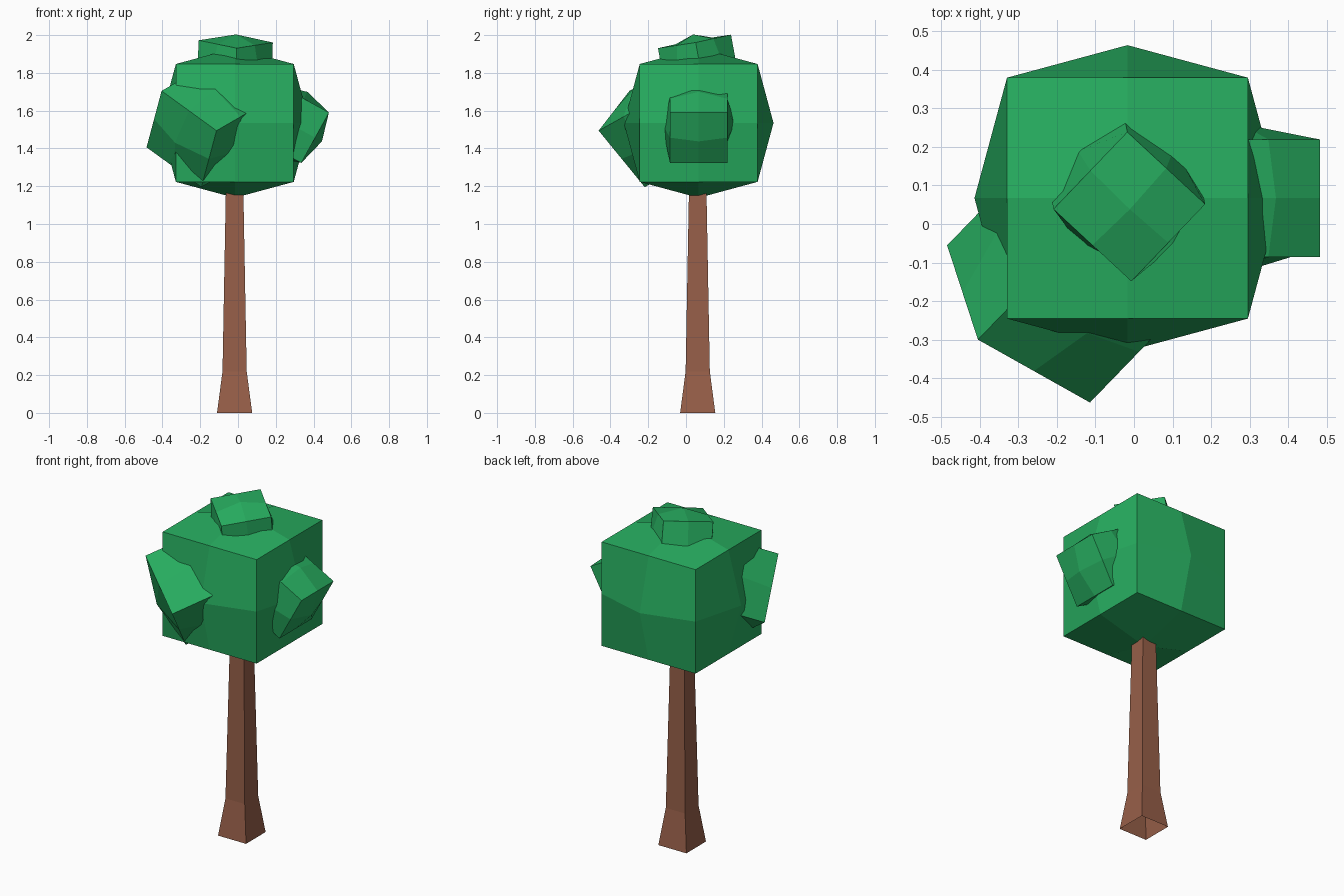
import bpy, bmesh
from math import radians
from mathutils import Vector, Matrix

if "Cube" in bpy.data.objects:
    bpy.data.objects.remove(bpy.data.objects["Cube"])


def material(name, rgb):
    m = bpy.data.materials.new(name)
    m.diffuse_color = (*rgb, 1)
    m.use_nodes = True
    m.node_tree.nodes["Principled BSDF"].inputs["Base Color"].default_value = m.diffuse_color
    return m


GREEN = material("leaf green", (0.0203, 0.423, 0.117))
BROWN = material("bark brown", (0.31, 0.115, 0.066))


def add_object(name, bm, mat):
    bmesh.ops.recalc_face_normals(bm, faces=bm.faces)
    me = bpy.data.meshes.new(name)
    bm.to_mesh(me)
    bm.free()
    me.materials.append(mat)
    ob = bpy.data.objects.new(name, me)
    bpy.context.collection.objects.link(ob)
    return ob


def leaf_block(name, centre, half, rot):
    """Cube with each face split in four and its centre pushed outward."""
    bm = bmesh.new()
    bmesh.ops.create_cube(bm, size=2)
    bmesh.ops.subdivide_edges(bm, edges=bm.edges[:], cuts=1, use_grid_fill=True)
    for v in bm.verts:
        if abs(v.co.length - 1) < 0.01:      # face centres
            v.co *= 1.27
    bm.transform(Matrix.Translation(centre) @ rot.to_4x4() @ Matrix.Scale(half, 4))
    return add_object(name, bm, GREEN)


def axes(x, z):
    """Rotation whose local x and z follow the given directions."""
    x, z = Vector(x).normalized(), Vector(z).normalized()
    y = z.cross(x).normalized()
    x = y.cross(z)
    return Matrix((x, y, z)).transposed()


# Crown: one large block and three tilted smaller ones
leaf_block("crown", (-0.017, 0.067, 1.535), 0.312, Matrix.Identity(3))
leaf_block("top_leaves", (-0.017, 0.07, 1.83), 0.139,
           axes((0.21, -0.195, -0.042), (0.035, -0.18, 0.98)))
leaf_block("right_leaves", (0.275, 0.067, 1.53), 0.152,
           Matrix.Rotation(radians(28.7), 3, 'Y'))
leaf_block("front_left_leaves", (-0.172, -0.1275, 1.5235), 0.197,
           axes((0.29, -0.163, -0.21), (0.08, -0.245, 0.30)))

# Trunk: square tapered tube with a flared foot, open at the bottom
bm = bmesh.new()
rings = []
for z, half in ((0, 0.093), (0.22, 0.064), (1.25, 0.045)):
    rings.append([bm.verts.new((-0.018 + sx * half, 0.062 + sy * half, z))
                  for sx, sy in ((-1, -1), (1, -1), (1, 1), (-1, 1))])
for a, b in zip(rings, rings[1:]):
    for i in range(4):
        j = (i + 1) % 4
        bm.faces.new((a[i], a[j], b[j], b[i]))
bm.faces.new(rings[-1])
add_object("trunk", bm, BROWN)
